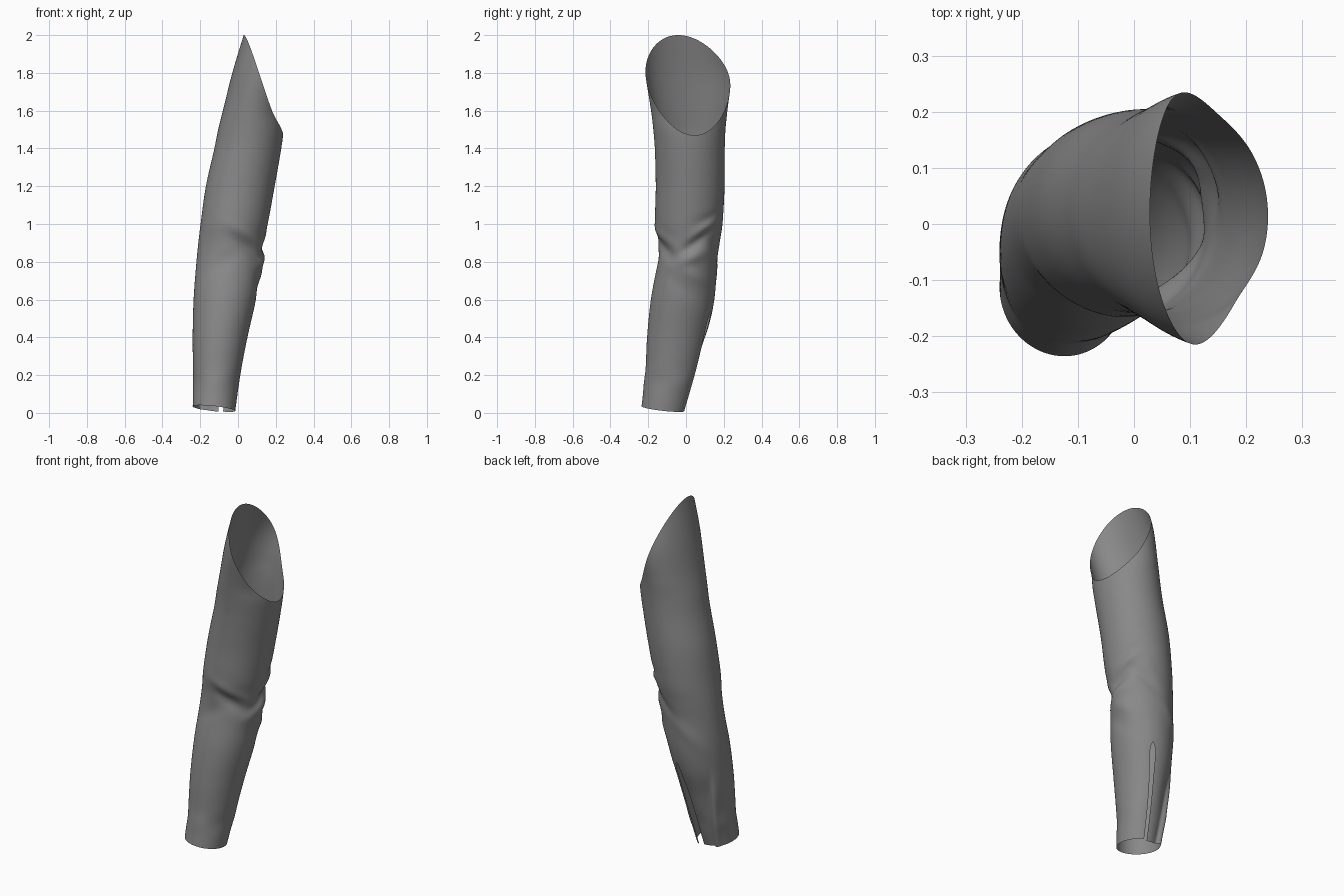
import bpy, bmesh, math
from math import sin, cos, pi, radians, exp

if "Cube" in bpy.data.objects:
    bpy.data.objects.remove(bpy.data.objects["Cube"])

# Sleeve cross-sections: z, centre x, radius x, centre y, radius y
SECTIONS = [
    (0.0, -.128, .112, -.120, .120), (0.2, -.113, .125, -.078, .138),
    (0.4, -.095, .145, -.048, .158), (0.6, -.070, .165, -.018, .168),
    (0.8, -.046, .174, .007, .158), (0.9, -.036, .174, .015, .163),
    (1.0, -.020, .178, .015, .178), (1.2, .012, .182, .022, .182),
    (1.4, .052, .177, .020, .185), (1.5, .068, .173, .018, .191),
    (1.6, .080, .160, .017, .202), (1.8, .128, .158, .012, .228),
    (2.0, .190, .160, -.010, .222),
]

# Elbow folds: angle, height, slope (dz per radian), angular width, height width, depth
FOLDS = [
    (-55, .87, -.10, .60, .045, -.014), (-65, .94, -.08, .60, .035, .009),
    (10, .90, .10, .45, .040, -.016), (25, .97, .12, .50, .030, .011),
    (5, .82, .05, .50, .035, .012), (40, 1.03, .05, .50, .030, -.007),
    (15, .73, -.08, .50, .040, .009), (60, .88, -.12, .50, .040, -.010),
    (-100, .80, .10, .50, .050, -.005), (0, .66, -.10, .60, .045, -.005),
    (110, .72, -.15, .50, .060, .006),
]
SLIT = radians(70)
SLIT_TOP = .52
COLS, ROWS = 150, 130


def section(z):
    """Catmull-Rom blend of the cross-section table."""
    z = min(max(z, 0), 2)
    n = len(SECTIONS)
    i = max(k for k in range(n - 1) if SECTIONS[k][0] <= z)
    a, b = SECTIONS[i], SECTIONS[i + 1]
    p, q = SECTIONS[max(i - 1, 0)], SECTIONS[min(i + 2, n - 1)]
    h = b[0] - a[0]
    t = (z - a[0]) / h
    out = []
    for k in range(1, 5):
        m0 = (b[k] - p[k]) / (b[0] - p[0]) * h
        m1 = (q[k] - a[k]) / (q[0] - a[0]) * h
        out.append((2*t**3 - 3*t*t + 1) * a[k] + (t**3 - 2*t*t + t) * m0
                   + (3*t*t - 2*t**3) * b[k] + (t**3 - t*t) * m1)
    return out


def wrap(a):
    return (a + pi) % (2 * pi) - pi


def relief(th, z):
    """Radial offset from the folds, the back pleat and the cuff."""
    d = 0
    for ang, fz, slope, wa, wz, amp in FOLDS:
        a = wrap(th - radians(ang))
        d += amp * exp(-(a / wa) ** 2 - ((z - fz - slope * a) / wz) ** 2)
    low = 1 / (1 + exp((z - .40) / .04))
    a = wrap(th - SLIT)
    ledge = .85 + .9 * z
    d -= .020 * low / (1 + exp(-a / .03)) / (1 + exp((a - ledge) / .02))
    d += .007 * low * exp(-((a - ledge - .12) / .18) ** 2)
    d += .003 * exp(-((z - .16) / .05) ** 2) * sin(3 * th)
    return d


def point(th, z):
    cx, rx, cy, ry = section(z)
    d = relief(th, z)
    return cx + (rx + d) * cos(th), cy + (ry + d) * sin(th), z


def slit_gap(z):
    """Angular half-width of the cuff slit at a height."""
    return .10 * min(1, max(0, (SLIT_TOP - z) / .04)) ** .5


# Sleeve tube with slanted shoulder opening and a slit at the cuff
bm = bmesh.new()
grid = []
for r in range(ROWS + 1):
    v = r / ROWS
    row = []
    for c in range(COLS + 1):
        u = c / COLS
        th = SLIT + u * 2 * pi
        top = 1.735 - .265 * cos(th - .14)
        bottom = .023 - .012 * cos(th) - .013 * sin(th)
        z = bottom + (top - bottom) * v
        th += slit_gap(z) * (1 - 2 * u)
        row.append(bm.verts.new(point(th, z)))
    grid.append(row)
for r in range(ROWS):
    for c in range(COLS):
        bm.faces.new((grid[r][c], grid[r][c+1], grid[r+1][c+1], grid[r+1][c]))
bmesh.ops.remove_doubles(bm, verts=bm.verts, dist=.0005)
bmesh.ops.recalc_face_normals(bm, faces=bm.faces)

mesh = bpy.data.meshes.new("sleeve")
bm.to_mesh(mesh)
bm.free()
sleeve = bpy.data.objects.new("sleeve", mesh)
bpy.context.collection.objects.link(sleeve)

# Dark grey cloth
cloth = bpy.data.materials.new("dark_cloth")
cloth.diffuse_color = (.25, .25, .25, 1)
cloth.use_nodes = True
cloth.node_tree.nodes["Principled BSDF"].inputs["Base Color"].default_value = cloth.diffuse_color
mesh.materials.append(cloth)

bpy.context.view_layer.objects.active = sleeve
sleeve.select_set(True)
bpy.ops.object.shade_smooth_by_angle(angle=radians(50))
